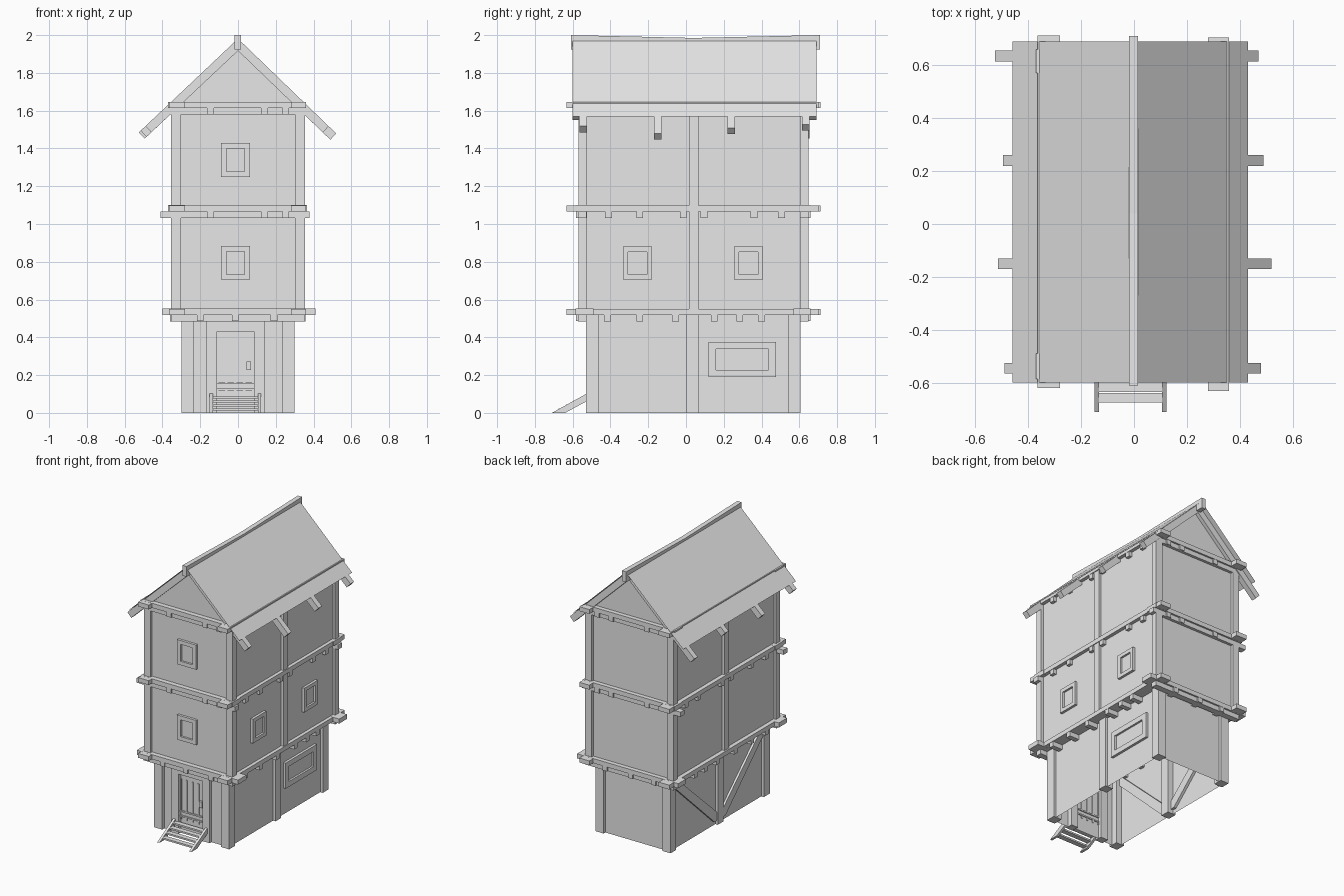
import bpy, bmesh
from mathutils import Vector

if "Cube" in bpy.data.objects:
    bpy.data.objects.remove(bpy.data.objects["Cube"])

grey = bpy.data.materials.new("plain_grey")
grey.use_nodes = True
grey.diffuse_color = (0.8, 0.8, 0.8, 1)
grey.node_tree.nodes["Principled BSDF"].inputs["Base Color"].default_value = (0.8, 0.8, 0.8, 1)


def finish(name, bm):
    mesh = bpy.data.meshes.new(name)
    bm.to_mesh(mesh)
    bm.free()
    mesh.materials.append(grey)
    obj = bpy.data.objects.new(name, mesh)
    bpy.context.collection.objects.link(obj)
    return obj


def place(axis, u, v, w):
    """Profile point (u, v) moved to w along the given axis."""
    return {"x": (w, u, v), "y": (u, w, v), "z": (u, v, w)}[axis]


def prism(name, axis, profile, a, b):
    bm = bmesh.new()
    ends = [[bm.verts.new(place(axis, u, v, w)) for u, v in profile] for w in (a, b)]
    n = len(profile)
    bm.faces.new(ends[0])
    bm.faces.new(ends[1])
    for i in range(n):
        j = (i + 1) % n
        bm.faces.new((ends[0][i], ends[0][j], ends[1][j], ends[1][i]))
    bmesh.ops.recalc_face_normals(bm, faces=bm.faces)
    return finish(name, bm)


def box(name, x0, x1, y0, y1, z0, z1):
    return prism(name, "z", [(x0, y0), (x1, y0), (x1, y1), (x0, y1)], z0, z1)


def sheet(name, points, outward):
    """Single flat panel whose normal follows the outward direction."""
    bm = bmesh.new()
    face = bm.faces.new([bm.verts.new(p) for p in points])
    face.normal_update()
    if face.normal.dot(Vector(outward)) < 0:
        face.normal_flip()
    return finish(name, bm)


def panel(name, axis, w, u0, u1, v0, v1, side):
    pts = [place(axis, u, v, w) for u, v in ((u0, v0), (u1, v0), (u1, v1), (u0, v1))]
    sheet(name, pts, place(axis, 0, 0, side))


def window(name, axis, w, side, u0, u1, v0, v1, border):
    """Raised frame of four bars around a set-back pane."""
    a, b = w - side * 0.01, w + side * 0.018
    i0, i1, j0, j1 = u0 + border, u1 - border, v0 + border, v1 - border
    for r in ((u0, u1, v0, j0), (u0, u1, j1, v1), (u0, i0, j0, j1), (i1, u1, j0, j1)):
        prism(name + "_frame", axis, [(r[0], r[2]), (r[1], r[2]), (r[1], r[3]), (r[0], r[3])], a, b)
    panel(name + "_pane", axis, w + side * 0.004, i0, i1, j0, j1, side)


# Ground storey: wall panels and corner posts
for s in (-1, 1):
    panel("ground_side_wall", "x", s * 0.28, -0.5, 0.585, 0, 0.53, s)
    for y0, y1 in ((-0.53, -0.46), (0.0, 0.065), (0.54, 0.605)):
        inner, outer = sorted((s * 0.235, s * 0.3))
        box("ground_post", inner, outer, y0, y1, 0, 0.52)
panel("ground_back_wall", "y", 0.585, -0.28, 0.28, 0, 0.53, 1)
for x0, x1 in ((-0.28, -0.14), (0.11, 0.28)):
    panel("ground_front_wall", "y", -0.505, x0, x1, 0, 0.53, -1)

# Diagonal braces on the windowless side
for y0, y1 in ((0.0, -0.46), (0.065, 0.54)):
    s = 1 if y1 > y0 else -1
    prism("ground_brace", "x", [(y0, 0.03), (y0, 0.09), (y1 - s * 0.03, 0.49), (y1, 0.49), (y1, 0.44),
                                (y0 + s * 0.03, 0.03)], -0.295, -0.26)

# Doorway
for x0, x1 in ((-0.17, -0.11), (0.085, 0.14)):
    box("door_post", x0, x1, -0.525, -0.47, 0, 0.52)
box("door_lintel", -0.11, 0.085, -0.52, -0.475, 0.43, 0.52)
panel("door_panel", "y", -0.495, -0.11, 0.085, 0, 0.43, -1)
for i in range(5):
    x = -0.109 + i * 0.0475
    box("door_strip", x - 0.006, x + 0.006, -0.502, -0.49, 0.16, 0.39)
    box("door_foot", x - 0.006, x + 0.006, -0.502, -0.49, 0.1, 0.12)
for z in (0.158, 0.123):
    box("door_rail", -0.11, 0.085, -0.503, -0.488, z - 0.005, z + 0.005)
box("door_latch", 0.046, 0.07, -0.512, -0.495, 0.228, 0.272)

# Entrance steps
for x0, x1 in ((-0.15, -0.132), (0.105, 0.122)):
    prism("step_stringer", "x", [(-0.71, 0), (-0.64, 0), (-0.52, 0.065), (-0.52, 0.105)], x0, x1)
for i in range(4):
    y, z = -0.657 + i * 0.04, 0.018 + i * 0.021
    box("step_tread", -0.132, 0.105, y - 0.018, y + 0.018, z - 0.006, z + 0.006)

# Upper storeys: walls and posts
for z0, z1, name in ((0.535, 1.08, "middle"), (1.085, 1.63, "upper")):
    for s in (-1, 1):
        panel(name + "_side_wall", "x", s * 0.335, -0.55, 0.628, z0, z1, s)
        panel(name + "_end_wall", "y", -0.55 if s < 0 else 0.628, -0.335, 0.335, z0, z1, s)
        for y0, y1 in ((-0.57, -0.525), (0.015, 0.065), (0.605, 0.648)):
            inner, outer = sorted((s * 0.302, s * 0.354))
            box(name + "_post", inner, outer, y0, y1, z0, z1 - 0.01)

# Storey beams: long side beams, then end beams across
for z, left, right, in ((0.535, -0.4, 0.41), (1.083, -0.37, 0.365), (1.63, -0.37, 0.34)):
    for x0, x1, y0, y1 in ((-0.365, -0.28, -0.62, 0.712), (0.28, 0.36, -0.632, 0.705)):
        box("side_beam", x0, x1, y0, y1, z - 0.016, z + 0.016)
    for y0, y1 in ((-0.585, -0.49), (0.57, 0.66)):
        box("end_beam", left, right, y0, y1, z - 0.0165, z + 0.0165)

# Joist ends showing beneath the beams
side_low = (-0.415, -0.245, -0.055, 0.15, 0.285, 0.4)
side_high = (-0.41, -0.245, -0.015, 0.095, 0.36, 0.505)
front_low = (-0.2, -0.015, 0.19)
front_high = (-0.145, 0.14, 0.253)
for z, ys, xs, left, right in ((0.502, side_low, front_low, -0.355, 0.355),
                               (1.049, side_high, front_high, -0.41, 0.378),
                               (1.597, side_high, front_high, -0.385, 0.355)):
    for y in ys:
        box("side_joist", -0.36, 0.358, y - 0.018, y + 0.018, z - 0.017, z + 0.017)
    for y in (-0.55, 0.626):
        box("end_joist", left, right, y - 0.022, y + 0.022, z - 0.017, z + 0.017)
    for x in xs:
        box("front_joist", x - 0.018, x + 0.018, -0.582, 0.658, z - 0.0165, z + 0.0165)

# Windows
for z in (0.705, 1.25):
    window("front_window", "y", -0.55, -1, -0.09, 0.063, z, z + 0.178, 0.028)
for y in (-0.333, 0.254):
    window("side_window", "x", 0.335, 1, y, y + 0.153, 0.705, 0.88, 0.027)
window("wide_window", "x", 0.28, 1, 0.12, 0.476, 0.19, 0.375, 0.038)

# Gables
for y, s in ((-0.55, -1), (0.628, 1)):
    sheet("gable", [(-0.335, y, 1.63), (0.335, y, 1.63), (0, y, 1.965)], (0, s, 0))

# Roof slopes
for x, z in ((-0.46, 1.55), (0.43, 1.57)):
    sheet("roof_slope", [(0, -0.6, 1.985), (0, 0.69, 1.985), (x, 0.69, z), (x, -0.6, z)], (0, 0, 1))

# Rafters with uneven tails
tails = ((-0.545, 0.49, 0.48), (-0.15, 0.515, 0.52), (0.24, 0.495, 0.49), (0.635, 0.525, 0.47))
for y, left, right in tails:
    for s, reach, slope in ((-1, left, 0.945), (1, right, 0.965)):
        tip = 1.981 - slope * reach
        prism("rafter", "y", [(0, 1.981), (s * reach, tip), (s * (reach - 0.031), tip - 0.033), (0, 1.917)],
              y - 0.02, y + 0.02)

# Slightly sagging ridge beam
prism("ridge_beam", "x", [(-0.61, 1.925), (0.71, 1.925), (0.71, 2.0), (0.04, 1.985), (-0.61, 2.0)], -0.018, 0.016)
